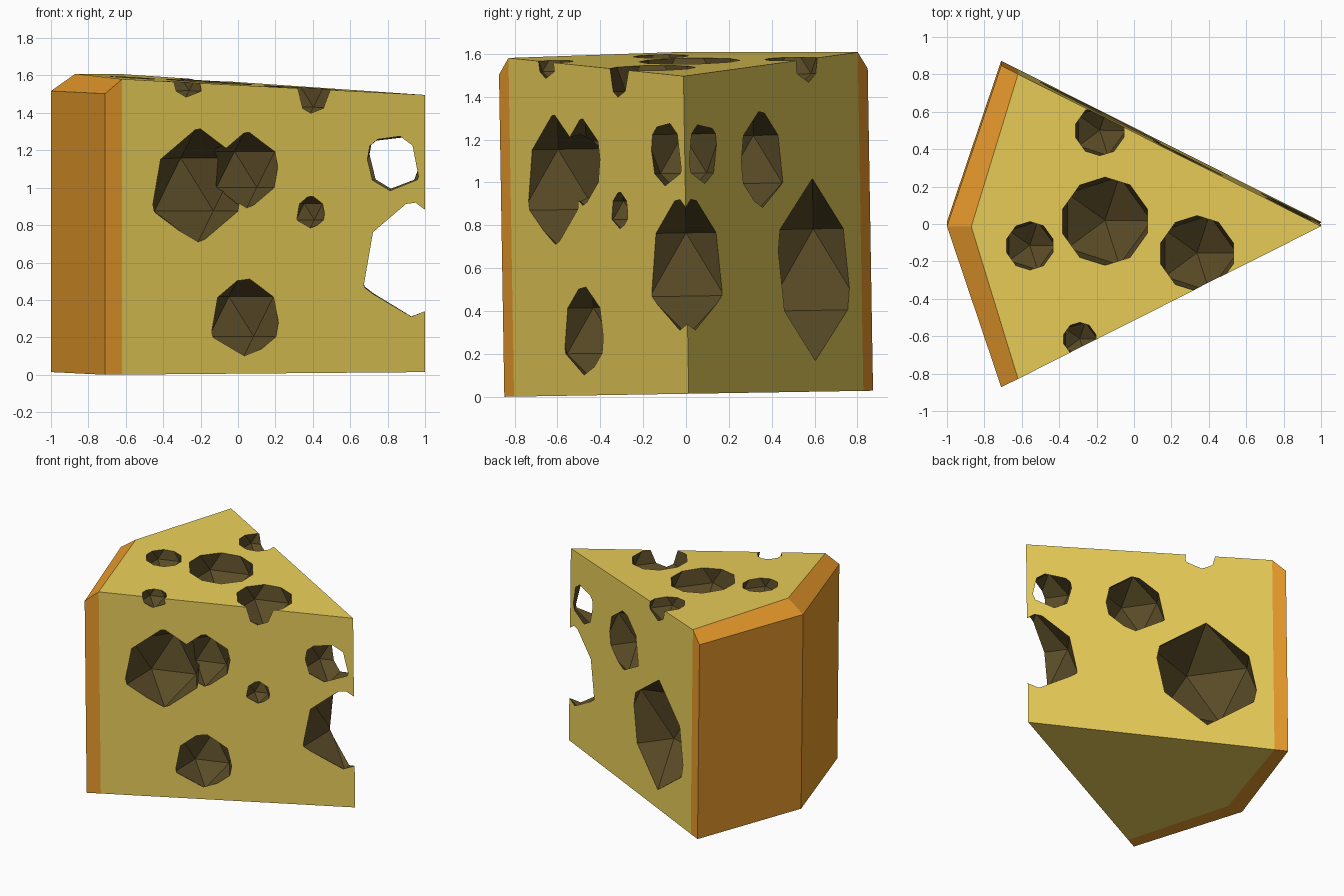
import bpy, bmesh
from math import pi
from mathutils import Vector, Matrix

if "Cube" in bpy.data.objects:
    bpy.data.objects.remove(bpy.data.objects["Cube"])

SLOPE = 0.503   # half width of the wedge per unit behind the tip
TILT = 0.0165   # the whole wedge leans slightly


def material(name, rgb):
    m = bpy.data.materials.new(name)
    m.diffuse_color = (*rgb, 1)
    m.use_nodes = True
    m.node_tree.nodes["Principled BSDF"].inputs["Base Color"].default_value = m.diffuse_color
    return m


cheese = material("cheese", (0.82, 0.62, 0.10))
rind = material("rind", (0.83, 0.33, 0.025))
hollow = material("hole_inside", (0.10, 0.07, 0.02))


def top_z(x):
    return 1.482 + 0.0605 * (1 - x)


def half(x):
    return SLOPE * (1 - x)


# wedge body with the chamfered rind strip around its blunt end
bm = bmesh.new()
inner = [(-0.62, -half(-0.62)), (-0.87, 0), (-0.62, half(-0.62))]
outer = [(-0.71, -half(-0.71)), (-1, 0), (-0.71, half(-0.71))]
tip_b, tip_t = bm.verts.new((1, 0, 0)), bm.verts.new((1, 0, top_z(1)))
ib = [bm.verts.new((x, y, 0)) for x, y in inner]
it = [bm.verts.new((x, y, top_z(x))) for x, y in inner]
ob = [bm.verts.new((x, y, 0)) for x, y in outer]
ot = [bm.verts.new((x, y, 1.503)) for x, y in outer]


def face(verts, mat=0):
    bm.faces.new(verts).material_index = mat


face([tip_t] + it)
face([tip_b] + ib)
for i in (0, 2):
    face([tip_b, tip_t, it[i], ib[i]])
    face([ib[i], it[i], ot[i], ob[i]], 1)
for i in (0, 1):
    face([ib[i], ib[i + 1], ob[i + 1], ob[i]], 1)
    face([it[i], it[i + 1], ot[i + 1], ot[i]], 1)
    face([ob[i], ob[i + 1], ot[i + 1], ot[i]], 1)
bmesh.ops.recalc_face_normals(bm, faces=bm.faces)
mesh = bpy.data.meshes.new("cheese_wedge")
bm.to_mesh(mesh)
bm.free()
for m in (cheese, rind, hollow):
    mesh.materials.append(m)
wedge = bpy.data.objects.new("cheese_wedge", mesh)
bpy.context.collection.objects.link(wedge)


# holes: each one is a 20-sided ball cut out of the wedge
def hole(x, y, z, r):
    bpy.ops.mesh.primitive_ico_sphere_add(subdivisions=1, radius=r,
                                          location=(x, y, z), rotation=(0, 0, pi))
    cutter = bpy.context.object
    cutter.name = "hole_cutter"
    cutter.hide_render = True
    cutter.data.materials.append(hollow)
    mod = wedge.modifiers.new("hole", 'BOOLEAN')
    mod.operation = 'DIFFERENCE'
    mod.solver = 'EXACT'
    mod.material_mode = 'TRANSFER'
    mod.object = cutter
    bpy.context.view_layer.objects.active = wedge
    bpy.ops.object.modifier_apply(modifier=mod.name)
    bpy.data.objects.remove(cutter)


def side_hole(side, x, z, r, inset=0.0):
    n = Vector((-SLOPE, -side)).normalized() * inset
    y = side * half(x)
    hole(x + n.x, y + n.y, z - 0.016 - TILT * y, r)


# holes in the top
for x, y, r in [(-0.155, 0.028, 0.277), (-0.557, -0.103, 0.152), (0.337, -0.145, 0.238),
                (-0.183, 0.512, 0.157), (-0.29, -0.602, 0.105)]:
    hole(x, y, top_z(x), r)

# holes in the front cut face
side_hole(-1, -0.21, 1.015, 0.315, 0.02)
side_hole(-1, 0.05, 1.097, 0.215, 0.02)
side_hole(-1, 0.39, 0.872, 0.098, 0.02)
side_hole(-1, 0.04, 0.31, 0.238, 0.05)

# holes in the back cut face
side_hole(1, -0.18, 0.595, 0.425)
side_hole(1, 0.29, 1.11, 0.25, 0.04)

# holes that break right through near the tip
hole(0.785, -0.007, 1.12, 0.205)
hole(0.915, 0.0, 0.603, 0.33)

# lean the wedge and set it on the ground
wedge.data.transform(Matrix.Translation((0, 0.0125, 0.0145)) @ Matrix.Rotation(TILT, 4, 'X'))
low = min(v.co.z for v in wedge.data.vertices)
wedge.data.transform(Matrix.Translation((0, 0, -low)))
